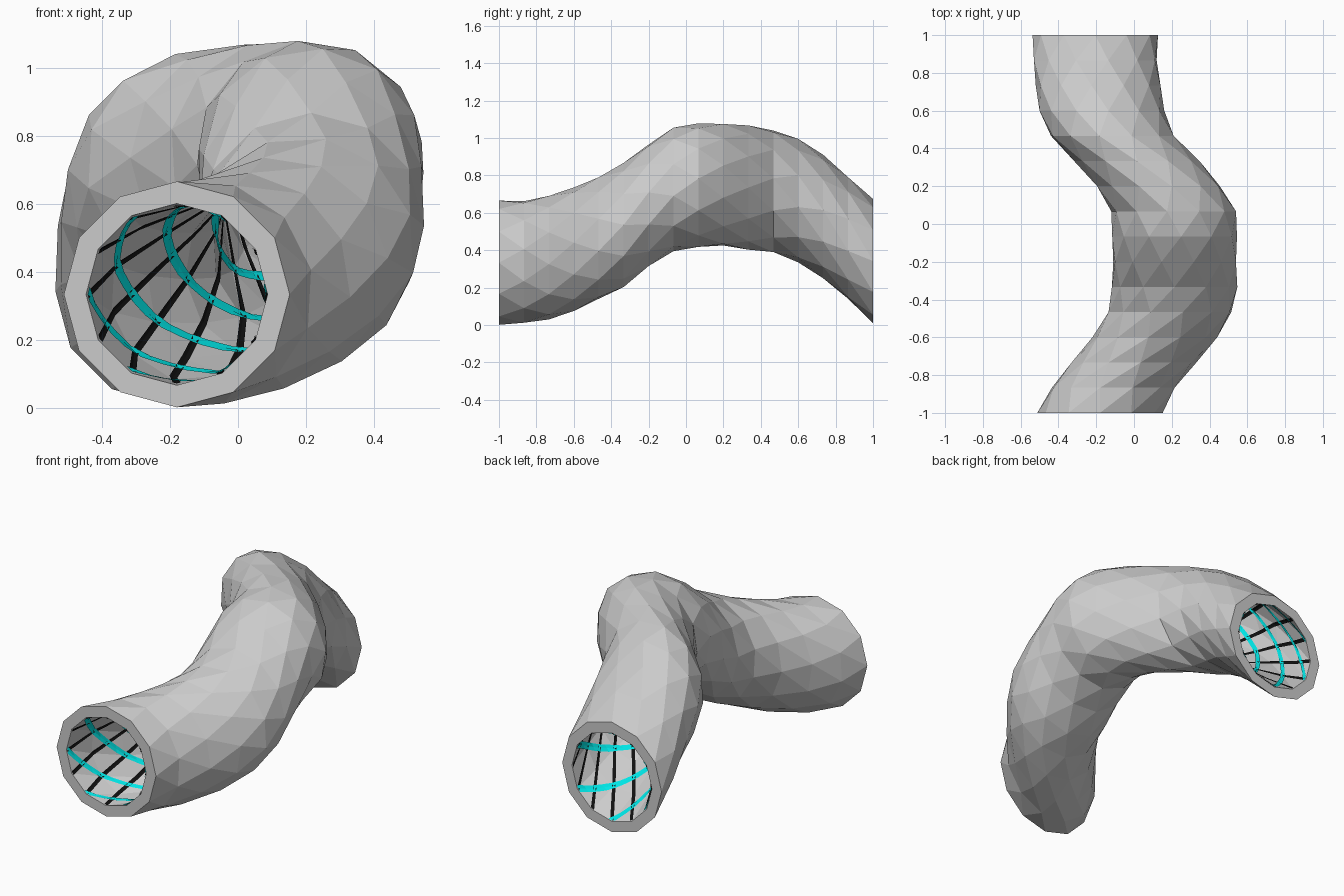
import bpy, bmesh
from math import cos, sin, radians, floor
from mathutils import Vector

if "Cube" in bpy.data.objects:
    bpy.data.objects.remove(bpy.data.objects["Cube"])

SIDES, SEGS = 12, 15
TWIST = radians(-18)
R_OUT, R_IN = 0.332, 0.267

# Centre line: x and z of each evenly spaced ring from y = -1 to y = 1
CX = [-.18, -.11, 0, .11, .19, .215, .215, .215, .21, .13, .015, -.115, -.17, -.19, -.205, -.205]
CZ = [.333, .337, .36, .405, .465, .535, .64, .725, .748, .75, .735, .715, .665, .58, .465, .342]


def centre(k):
    return Vector((CX[k], -1 + 2 * k / SEGS, CZ[k]))


def ring_point(k, i, r):
    a = radians(360 / SIDES) * i + TWIST * k
    return centre(k) + Vector((cos(a), 0, sin(a))) * r


def on_wall(t, u, inset=0.005):
    """Point on the inner wall at ring position t and side position u."""
    k = min(int(t), SEGS - 1)
    i = floor(u)
    f, g = t - k, u - i
    p00, p11 = ring_point(k, i, R_IN), ring_point(k + 1, i + 1, R_IN)
    if f > g:
        p10 = ring_point(k + 1, i, R_IN)
        p = p00 + (p10 - p00) * f + (p11 - p10) * g
    else:
        p01 = ring_point(k, i + 1, R_IN)
        p = p00 + (p01 - p00) * g + (p11 - p01) * f
    c = centre(k).lerp(centre(k + 1), f)
    return p + (c - p).normalized() * inset


def finish(bm, name, color=None):
    bmesh.ops.recalc_face_normals(bm, faces=bm.faces[:])
    me = bpy.data.meshes.new(name)
    bm.to_mesh(me)
    bm.free()
    ob = bpy.data.objects.new(name, me)
    bpy.context.collection.objects.link(ob)
    if color:
        mat = bpy.data.materials.new(name + "_paint")
        mat.diffuse_color = color
        mat.use_nodes = True
        mat.node_tree.nodes["Principled BSDF"].inputs["Base Color"].default_value = mat.diffuse_color
        me.materials.append(mat)


# Twisted tube wall with flat ring-shaped ends
bm = bmesh.new()
walls = []
for r in (R_OUT, R_IN):
    g = [[bm.verts.new(ring_point(k, i, r)) for i in range(SIDES)] for k in range(SEGS + 1)]
    walls.append(g)
    for k in range(SEGS):
        for i in range(SIDES):
            j = (i + 1) % SIDES
            bm.faces.new((g[k][i], g[k + 1][i], g[k + 1][j]))
            bm.faces.new((g[k][i], g[k + 1][j], g[k][j]))
for k in (0, SEGS):
    o, n = walls[0][k], walls[1][k]
    for i in range(SIDES):
        j = (i + 1) % SIDES
        bm.faces.new((o[i], o[j], n[j], n[i]))
finish(bm, "tunnel_wall")


# Painted stripes on the inner wall
def stripes(name, count, slope, half, steps, color):
    bm = bmesh.new()
    for s in range(count):
        prev = None
        for q in range(SEGS * steps + 1):
            t = q / steps
            u = s * SIDES / count + slope * t
            row = [bm.verts.new(on_wall(t, u + d)) for d in (-half, 0, half)]
            if prev:
                for a in (0, 1):
                    bm.faces.new((prev[a], prev[a + 1], row[a + 1], row[a]))
            prev = row
    finish(bm, name, color)


stripes("long_stripes", 12, 0, 0.09, 1, (0.005, 0.005, 0.005, 1))
stripes("spiral_stripes", 6, 2, 0.17, 4, (0.0, 0.8, 0.8, 1))
